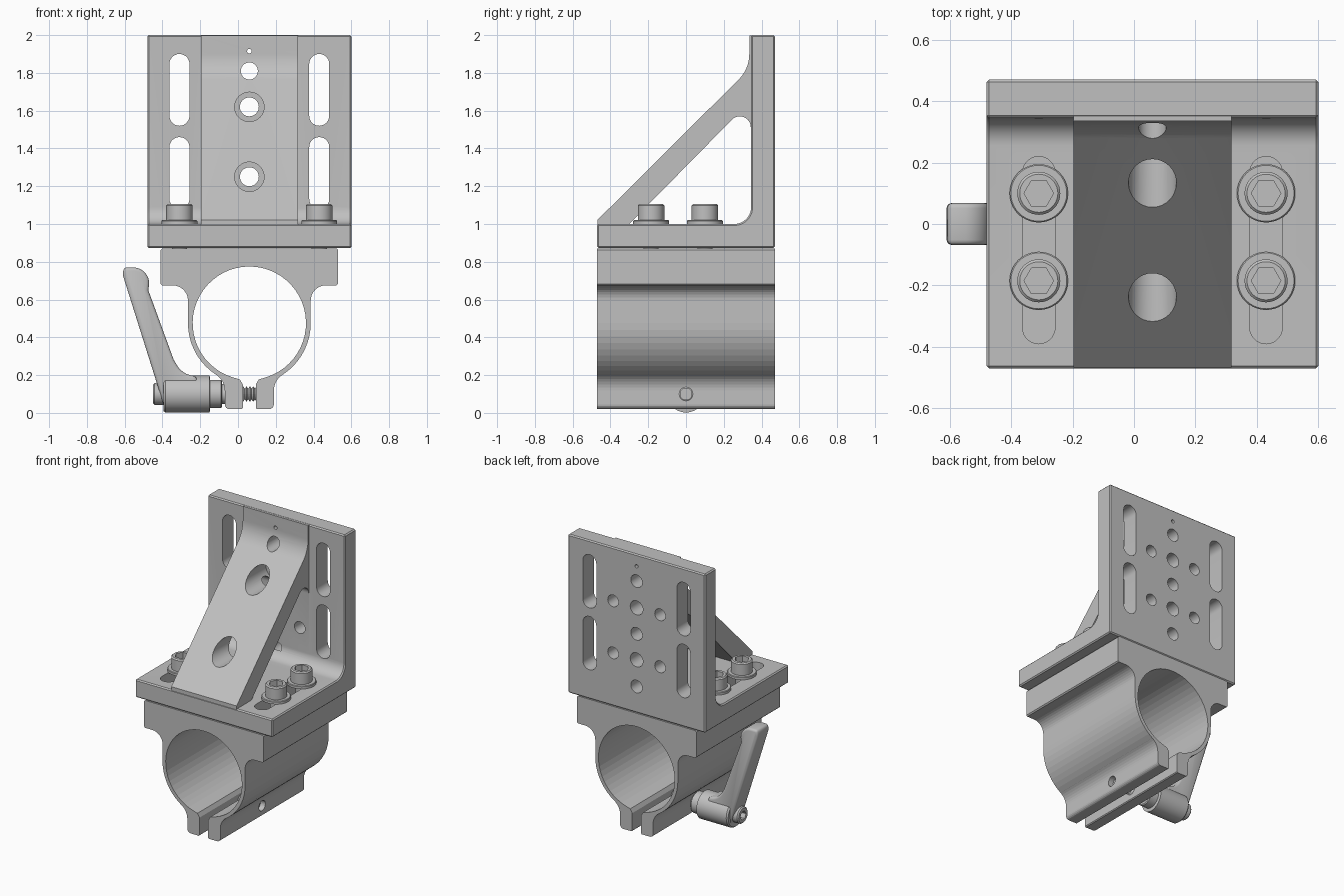
import bpy, bmesh
from math import sin, cos, radians, pi

cube = bpy.data.objects.get("Cube")
if cube:
    bpy.data.objects.remove(cube, do_unlink=True)

grey = bpy.data.materials.new("machined grey")
grey.use_nodes = True
GREY = (0.53, 0.53, 0.53, 1)
grey.diffuse_color = GREY
grey.node_tree.nodes["Principled BSDF"].inputs["Base Color"].default_value = GREY

CX = 0.06        # centre line of bracket and clamp
SCREW_Z = 0.1    # height of the clamp screw


def place(axis, u, v, t):
    """Map a 2D point plus a position along the axis to 3D."""
    return {"x": (t, u, v), "y": (u, t, v), "z": (u, v, t)}[axis]


def finish(name, bm):
    bmesh.ops.recalc_face_normals(bm, faces=bm.faces)
    mesh = bpy.data.meshes.new(name)
    bm.to_mesh(mesh)
    bm.free()
    mesh.materials.append(grey)
    obj = bpy.data.objects.new(name, mesh)
    bpy.context.collection.objects.link(obj)
    return obj


def prism(name, pts, axis, lo, hi):
    bm = bmesh.new()
    a, b = ([bm.verts.new(place(axis, u, v, t)) for u, v in pts] for t in (lo, hi))
    bm.faces.new(a)
    bm.faces.new(b)
    n = len(pts)
    for i in range(n):
        j = (i + 1) % n
        bm.faces.new((a[i], a[j], b[j], b[i]))
    return finish(name, bm)


def lathe(name, profile, axis, u, v, seg=40):
    """Solid of revolution from (position, radius) pairs."""
    bm = bmesh.new()
    rings = [[bm.verts.new(place(axis, u + r * cos(2 * pi * k / seg),
                                 v + r * sin(2 * pi * k / seg), t))
              for k in range(seg)] for t, r in profile]
    bm.faces.new(rings[0])
    bm.faces.new(rings[-1])
    for a, b in zip(rings, rings[1:]):
        for k in range(seg):
            m = (k + 1) % seg
            bm.faces.new((a[k], a[m], b[m], b[k]))
    return finish(name, bm)


def arc(u, v, r, a0, a1, n):
    angles = [radians(a0 + (a1 - a0) * i / n) for i in range(n + 1)]
    return [(u + r * cos(a), v + r * sin(a)) for a in angles]


def circle(u, v, r, n=32):
    return arc(u, v, r, 0, 360 - 360 / n, n - 1)


def slot(u, v0, v1, r):
    return arc(u, v1 - r, r, 0, 180, 14) + arc(u, v0 + r, r, 180, 360, 14)


def activate(obj):
    bpy.ops.object.select_all(action="DESELECT")
    obj.select_set(True)
    bpy.context.view_layer.objects.active = obj


def boolean(obj, other, operation="DIFFERENCE"):
    mod = obj.modifiers.new("boolean", "BOOLEAN")
    mod.operation, mod.solver, mod.object = operation, "EXACT", other
    activate(obj)
    bpy.ops.object.modifier_apply(modifier=mod.name)
    bpy.data.objects.remove(other, do_unlink=True)


def cut(obj, pts, axis, lo, hi):
    boolean(obj, prism("cutter", pts, axis, lo, hi))


def bevel(obj, width, segments=1, angle=60):
    mod = obj.modifiers.new("bevel", "BEVEL")
    mod.width, mod.segments = width, segments
    mod.limit_method, mod.angle_limit = "ANGLE", radians(angle)
    activate(obj)
    bpy.ops.object.modifier_apply(modifier=mod.name)


def smooth(obj, angle=30):
    activate(obj)
    bpy.ops.object.shade_smooth_by_angle(angle=radians(angle))


# Angle bracket: L section with an inner fillet
section = [(-0.47, 0.872), (0.47, 0.872), (0.47, 2), (0.345, 2)]
section += arc(0.255, 1.09, 0.09, 0, -90, 10) + [(-0.47, 1)]
bracket = prism("angle_bracket", section, "x", CX - 0.54, CX + 0.54)
bevel(bracket, 0.008)

# Sloping gusset with a triangular window
outline = [(-0.468, 0.95), (-0.468, 1.022)] + arc(0.145, 1.9, 0.19, -45, 0, 10)
outline += [(0.335, 1.999), (0.4, 1.999), (0.4, 0.95)]
gusset = prism("gusset", outline, "x", CX - 0.257, CX + 0.257)
window = [(-0.315, 0.985), (0.345, 0.985)] + arc(0.285, 1.512, 0.058, 0, 135, 12)
cut(gusset, window, "x", CX - 0.5, CX + 0.5)
boolean(bracket, gusset, "UNION")

# Long adjusting slots in both plates
for side in (-1, 1):
    x = CX + side * 0.37
    for low in (1.08, 1.52):
        cut(bracket, slot(x, low, low + 0.38, 0.053), "y", 0.3, 0.6)
    cut(bracket, slot(x, -0.39, 0.22, 0.053), "z", 0.8, 1.04)

# Hole pattern in the upright, with access holes through the gusset
for z in (1.25, 1.62):
    cut(bracket, circle(CX, z, 0.078), "y", -0.6, 0.34)
    cut(bracket, circle(CX, z, 0.05), "y", 0.3, 0.6)
    for side in (-1, 1):
        cut(bracket, circle(CX + side * 0.185, z, 0.042), "y", 0.325, 0.6)
cut(bracket, circle(CX, 1.81, 0.045), "y", -0.2, 0.6)
for z, r in ((1.06, 0.045), (1.435, 0.045), (1.915, 0.012)):
    cut(bracket, circle(CX, z, r), "y", 0.335, 0.6)
smooth(bracket, 20)

# Split tube clamp: half section, mirrored
half = [(0.462, 0.87), (0.47, 0.862), (0.47, 0.683), (0.462, 0.675)]
half += arc(0.405, 0.595, 0.08, 90, 180, 8)
half += arc(0, 0.475, 0.325, 0, -57, 9)
half += arc(0.23, 0.118, 0.1, 123, 180, 6)
half += arc(0.105, 0.045, 0.025, 0, -90, 4)
half += [(0.04, 0.02), (0.034, 0.026), (0.034, 0.15), (0.05, 0.177)]
half += arc(0, 0.475, 0.3, -73, 90, 24)
ring = half + [(-u, v) for u, v in reversed(half[:-1])]
clamp = prism("tube_clamp", [(CX + u, v) for u, v in ring], "y", -0.47, 0.47)
cut(clamp, circle(0, SCREW_Z, 0.036, 24), "x", -0.3, 0.4)

# Socket head bolts and washers
for side in (-1, 1):
    for y in (-0.185, 0.1):
        x = CX + side * 0.37
        washer = lathe("washer", [(1.0, 0.095), (1.016, 0.095), (1.02, 0.091)], "z", x, y)
        bolt = lathe("socket_bolt", [(0.84, 0.04), (1.015, 0.04), (1.015, 0.07),
                                     (1.098, 0.07), (1.106, 0.062)], "z", x, y)
        cut(bolt, circle(x, y, 0.048, 6), "z", 1.05, 1.2)
        smooth(washer)
        smooth(bolt)

# Threaded clamp screw
thread = []
for i in range(14):
    thread += [(-0.09 + i * 0.018, 0.029), (-0.081 + i * 0.018, 0.041)]
thread = [(t, min(r, 0.033) if t > 0.1 else r) for t, r in thread]
lathe("clamp_screw", thread, "x", 0, SCREW_Z, 24)

# Handle hub with stepped collar and end cap
hub = lathe("handle_hub", [(-0.395, 0.09), (-0.385, 0.098), (-0.15, 0.098), (-0.148, 0.075),
                           (-0.09, 0.075), (-0.085, 0.068), (-0.085, 0.052), (-0.06, 0.052)],
            "x", 0, SCREW_Z)
cap = lathe("handle_cap", [(-0.45, 0.05), (-0.442, 0.058), (-0.38, 0.058)], "x", 0, SCREW_Z)
cut(cap, circle(0, SCREW_Z, 0.032, 6), "x", -0.5, -0.41)

# Lever arm
lever_side = [(-0.385, 0.015), (-0.61, 0.73), (-0.605, 0.77)]
lever_side += arc(-0.555, 0.685, 0.085, 85, 0, 8)
lever_side += [(-0.475, 0.65), (-0.34, 0.28)]
lever_side += arc(-0.225, 0.31, 0.114, 205, 270, 8) + [(-0.18, 0.1)]
lever = prism("handle_lever", lever_side, "y", -0.068, 0.068)
bevel(lever, 0.018, 3, 50)
for part in (hub, cap, lever):
    smooth(part, 35)
bpy.ops.object.select_all(action="DESELECT")
